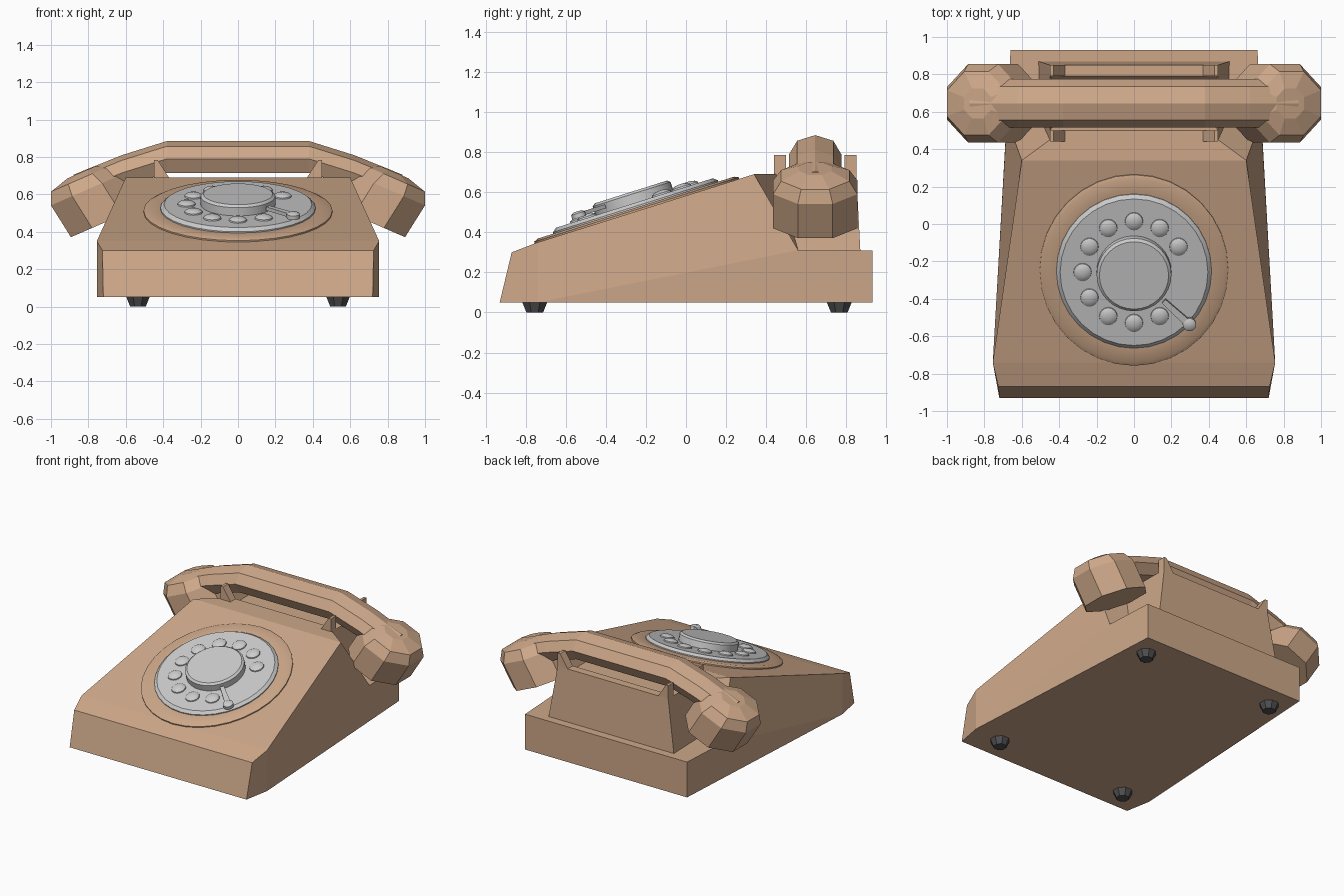
import bpy, bmesh, math
from mathutils import Matrix, Vector

if "Cube" in bpy.data.objects:
    bpy.data.objects.remove(bpy.data.objects["Cube"])


def material(name, rgb):
    m = bpy.data.materials.new(name)
    m.diffuse_color = (*rgb, 1)
    m.use_nodes = True
    m.node_tree.nodes["Principled BSDF"].inputs["Base Color"].default_value = m.diffuse_color
    return m


TAN = material("tan_plastic", (0.61, 0.39, 0.25))
DARK = material("dark_rubber", (0.08, 0.08, 0.085))


def make(name, verts, faces, mat=None, smooth=False):
    bm = bmesh.new()
    vs = [bm.verts.new(v) for v in verts]
    for f in faces:
        bm.faces.new([vs[i] for i in f])
    bmesh.ops.recalc_face_normals(bm, faces=bm.faces)
    me = bpy.data.meshes.new(name)
    bm.to_mesh(me)
    bm.free()
    ob = bpy.data.objects.new(name, me)
    bpy.context.collection.objects.link(ob)
    if mat:
        me.materials.append(mat)
    if smooth:
        bpy.ops.object.select_all(action='DESELECT')
        ob.select_set(True)
        bpy.context.view_layer.objects.active = ob
        bpy.ops.object.shade_smooth_by_angle(angle=math.radians(35))
    return ob


def loft(name, rings, mat=None, smooth=False):
    n, k = len(rings[0]), len(rings)
    faces = [(i * n + j, i * n + (j + 1) % n, (i + 1) * n + (j + 1) % n, (i + 1) * n + j)
             for i in range(k - 1) for j in range(n)]
    faces += [tuple(range(n)), tuple(range((k - 1) * n, k * n))]
    return make(name, [p for r in rings for p in r], faces, mat, smooth)


def circle(r, z, n, sy=1.0, x=0, y=0, phase=0.0):
    return [Vector((x + r * math.cos(math.tau * i / n + phase),
                    y + sy * r * math.sin(math.tau * i / n + phase), z)) for i in range(n)]


# Body: wedge housing with rear shelf and cradle neck, right half mirrored
P = dict(A=(.72, -.93, .05), B=(.755, -.74, .05), C=(.66, .93, .05),
         D=(.725, -.87, .30), E=(.755, -.74, .35), F=(.60, .34, .69),
         G=(.68, .56, .31), H=(.66, .93, .31), I=(.50, .56, .31),
         J=(.45, .45, .69), K=(.45, .85, .69), L=(.51, .87, .31),
         M=(.45, .50, .69), N=(.45, .79, .69), O=(.42, .54, .62), Q=(.42, .75, .62))
names = list(P)
count = len(names)
verts = [P[n] for n in names] + [(-P[n][0], P[n][1], P[n][2]) for n in names]
faces = []
for f in ("ABED", "BGFE", "BCHG", "GHLI", "FGIJ", "ILKNMJ", "MNQO"):
    idx = [names.index(c) for c in f]
    faces += [idx, [i + count for i in idx]]
for a, b in ("AB", "BC", "AD", "DE", "EF", "FJ", "JM", "MO", "OQ", "QN", "NK", "KL", "LH", "HC"):
    i, j = names.index(a), names.index(b)
    faces.append([i, j, j + count, i + count])
make("body", verts, faces, TAN)

# Cradle prongs
for s in (-1, 1):
    for y0, y1, end in ((.44, .50, "front"), (.79, .85, "rear")):
        prof = [(.45, .66), (.45, .785), (.43, .785), (.35, .66)]
        loft(f"cradle_prong_{end}_{'right' if s > 0 else 'left'}",
             [[(s * x, y, z) for x, z in prof] for y in (y0, y1)], TAN)

# Handset handle
HY = .645
section = [(0, .095), (.09, .067), (.13, 0), (.09, -.075), (-.09, -.075), (-.13, 0), (-.09, .067)]
path = [(.88, .61), (.62, .715), (.38, .79)]
path = [(-x, z) for x, z in path] + path[::-1]
loft("handset_handle", [[(x, HY + v, z + w) for v, w in section] for x, z in path], TAN)

# Handset ear and mouth cups: tilted octagonal domes
cup_rings = [(0, .21, 0), (.198, .21, .03), (.265, .17, .04), (.295, .08, .02)]
for s in (-1, 1):
    rings = []
    for h, r, off in cup_rings:
        ring = []
        for p in circle(r / math.cos(math.pi / 8), h, 8, phase=math.pi / 8):
            u = p.x + off
            ring.append((s * (.70 + .4 * h + .92 * u), HY + p.y, .455 + .92 * h - .4 * u))
        rings.append(ring)
    loft("handset_cup_" + ("right" if s > 0 else "left"), rings, TAN)

# Dial parts, laid out flat and tilted onto the sloping top
TILT = Matrix.Translation((0, -.245, .506)) @ Matrix.Rotation(math.radians(17.5), 4, 'X')


def on_slope(name, rings, mat=None, smooth=True):
    return loft(name, [[TILT @ Vector(p) for p in r] for r in rings], mat, smooth)


on_slope("dial_surround", [circle(r, z, 32, 1.06) for r, z in
                           ((.505, -.01), (.505, .008), (.485, .018), (.42, .018))], TAN)
on_slope("dial_plate", [circle(r, z, 32, 1.04) for r, z in
                        ((.415, .0), (.415, .025), (.395, .042))])
on_slope("dial_hub", [circle(r, z, 32, 1.02) for r, z in
                      ((.20, .03), (.20, .088), (.185, .10))])

# Finger spots
for k in range(10):
    a = math.radians(30 + 30 * k)
    x, y = .275 * math.cos(a), .285 * math.sin(a)
    on_slope(f"finger_spot_{k + 1}", [circle(r, z, 16, 1.04, x, y) for r, z in
                                      ((.05, .035), (.047, .049), (.034, .058), (.014, .063))])

# Finger stop: arm and rounded tip
d = Vector((.72, -.69, 0)).normalized()
side = Vector((-d.y, d.x, 0))
arm = []
for t, w in ((.22, .014), (.41, .02)):
    c = d * t
    arm.append([c + side * a * w + Vector((0, 0, z)) for a, z in ((-1, .06), (1, .06), (1, .08), (-1, .08))])
on_slope("finger_stop_arm", arm, smooth=False)
tip = d * .41
on_slope("finger_stop_tip", [circle(r, z, 12, 1, tip.x, tip.y) for r, z in
                             ((.036, .055), (.036, .078), (.02, .088))])

# Feet
for x in (-.535, .535):
    for y in (-.755, .765):
        loft(f"foot_{'right' if x > 0 else 'left'}_{'rear' if y > 0 else 'front'}",
             [circle(r, z, 8, 1, x, y, math.pi / 8) for r, z in ((.045, 0), (.067, .05))], DARK)
